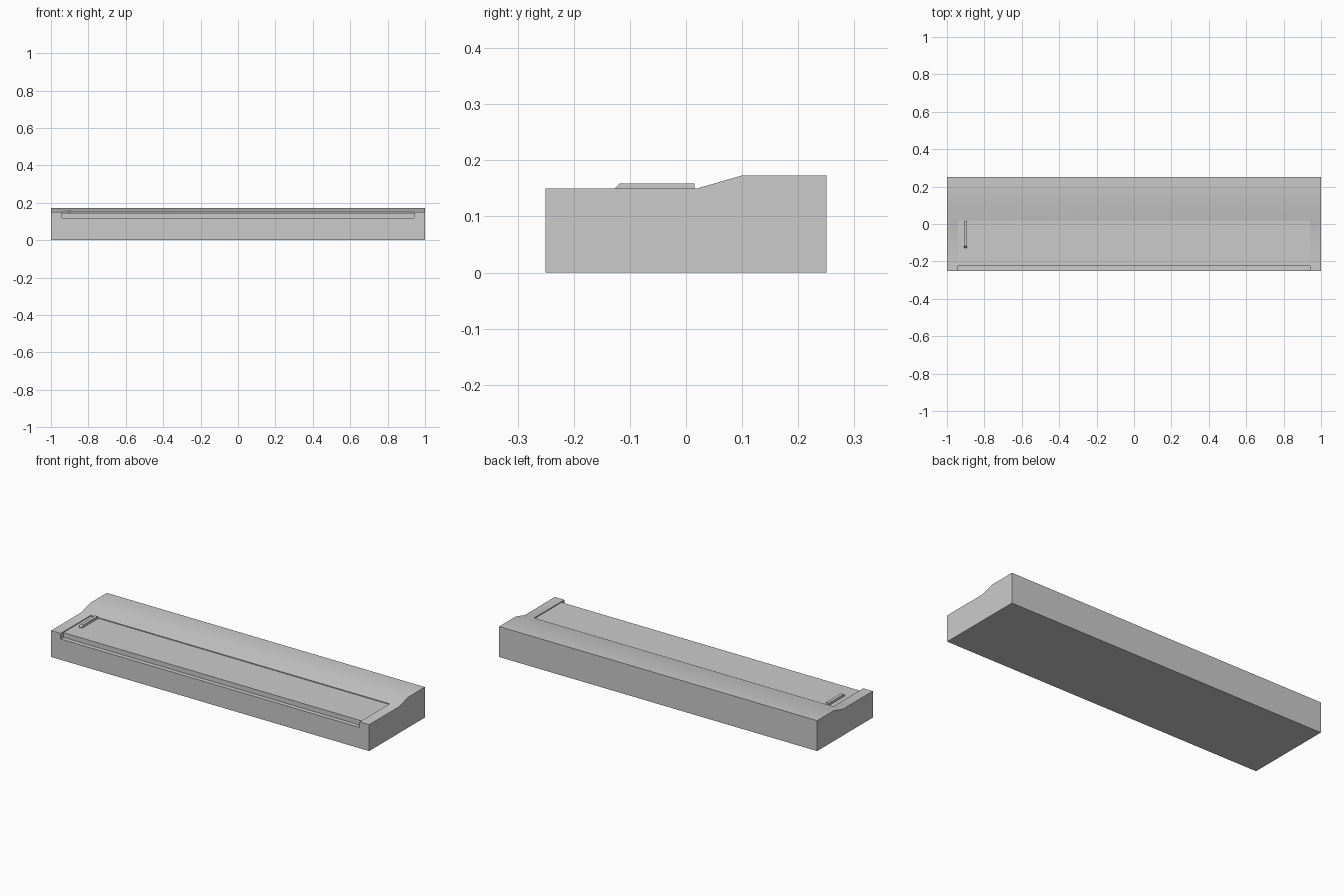
import bpy, bmesh, math

cube = bpy.data.objects.get("Cube")
if cube:
    bpy.data.objects.remove(cube, do_unlink=True)

grey = bpy.data.materials.new("plain grey")
grey.use_nodes = True
colour = (0.6, 0.6, 0.6, 1)
grey.diffuse_color = colour
grey.node_tree.nodes["Principled BSDF"].inputs["Base Color"].default_value = colour


def prism(name, profile, x0, x1):
    """Extrude a (y, z) profile along x."""
    bm = bmesh.new()
    face = bm.faces.new([bm.verts.new((x0, y, z)) for y, z in profile])
    ext = bmesh.ops.extrude_face_region(bm, geom=[face])
    moved = [v for v in ext["geom"] if isinstance(v, bmesh.types.BMVert)]
    bmesh.ops.translate(bm, verts=moved, vec=(x1 - x0, 0, 0))
    bmesh.ops.recalc_face_normals(bm, faces=bm.faces)
    mesh = bpy.data.meshes.new(name)
    bm.to_mesh(mesh)
    bm.free()
    mesh.materials.append(grey)
    obj = bpy.data.objects.new(name, mesh)
    bpy.context.collection.objects.link(obj)
    return obj


# Body with a gently raised back
body = prism("body", [(-0.25, 0), (0.25, 0), (0.25, 0.173), (0.10, 0.173),
                      (0.02, 0.15), (-0.25, 0.15)], -1, 1)

# Shallow top recess with a deeper notch along the front edge
cutter = prism("recess_cutter", [(-0.3, 0.118), (-0.225, 0.118), (-0.225, 0.145),
                                 (0.02, 0.145), (0.02, 0.2), (-0.3, 0.2)], -0.94, 0.94)
cutter.hide_render = True
cut = body.modifiers.new("recess", "BOOLEAN")
cut.operation = "DIFFERENCE"
cut.solver = "EXACT"
cut.object = cutter
bpy.context.view_layer.objects.active = body
body.select_set(True)
bpy.ops.object.modifier_apply(modifier=cut.name)
bpy.data.objects.remove(cutter, do_unlink=True)
bpy.ops.object.shade_smooth_by_angle(angle=math.radians(30))

# Small raised bar with a chamfered front end
prism("raised_bar", [(-0.127, 0.145), (0.015, 0.145), (0.015, 0.159),
                     (-0.118, 0.159), (-0.127, 0.15)], -0.91, -0.892)
